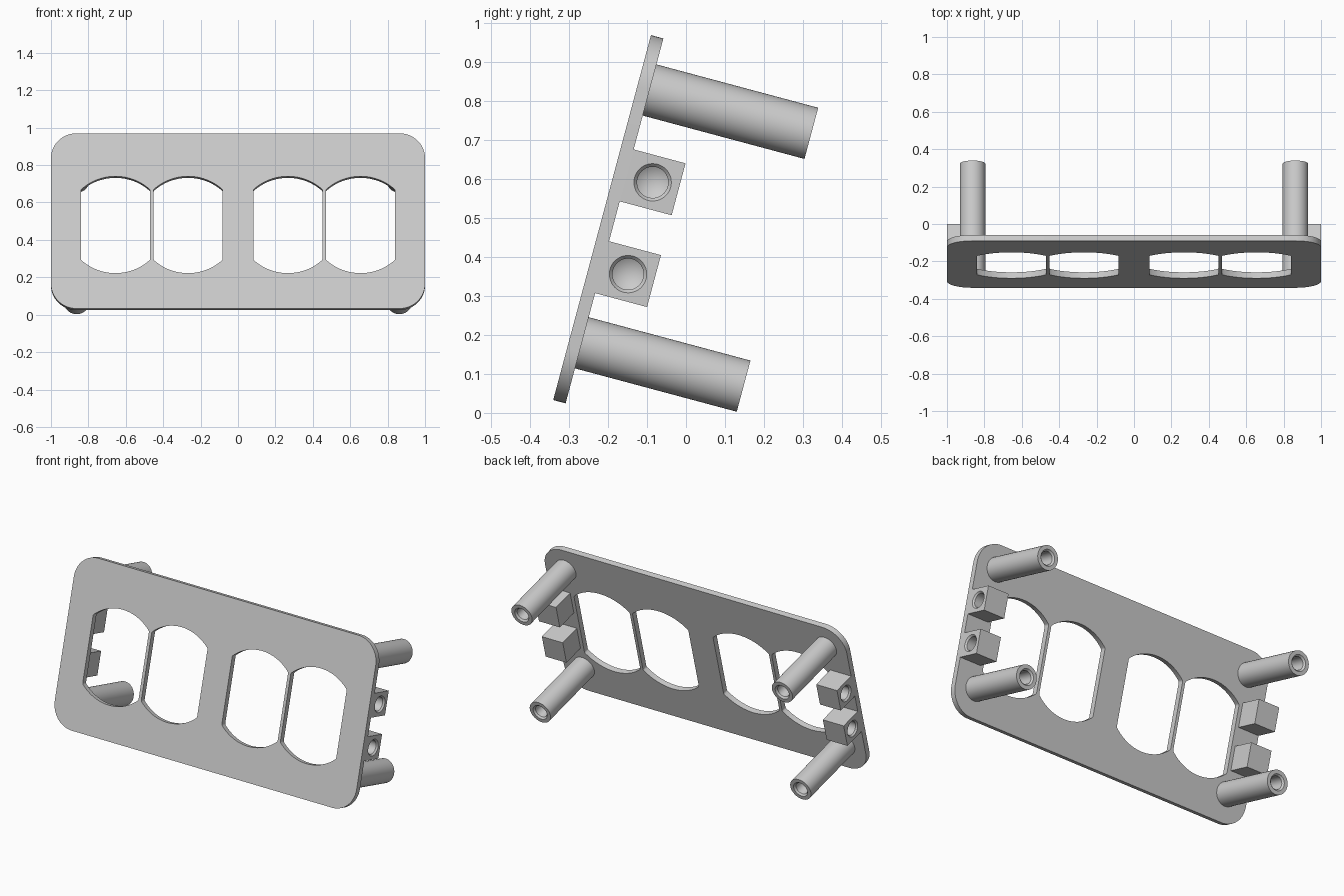
import bpy, bmesh
from math import radians, cos, sin, pi, sqrt, asin
from mathutils import Matrix, Vector

if "Cube" in bpy.data.objects:
    bpy.data.objects.remove(bpy.data.objects["Cube"], do_unlink=True)

# Leaning frame: x across, y backwards from the front face, z up along the panel
FRAME = Matrix.Translation((0, -0.341, 0.033)) @ Matrix.Rotation(radians(-15), 4, "X")
HEIGHT, THICK = 0.97, 0.033

grey = bpy.data.materials.new("light grey")
grey.use_nodes = True
grey.diffuse_color = (0.6, 0.6, 0.6, 1)
grey.node_tree.nodes["Principled BSDF"].inputs["Base Color"].default_value = grey.diffuse_color


def add_object(name, bm, local):
    bmesh.ops.recalc_face_normals(bm, faces=bm.faces)
    bm.transform(FRAME @ local)
    mesh = bpy.data.meshes.new(name)
    bm.to_mesh(mesh)
    bm.free()
    mesh.materials.append(grey)
    obj = bpy.data.objects.new(name, mesh)
    bpy.context.collection.objects.link(obj)
    return obj


def smooth(obj):
    bpy.ops.object.select_all(action="DESELECT")
    obj.select_set(True)
    bpy.context.view_layer.objects.active = obj
    bpy.ops.object.shade_smooth_by_angle(angle=radians(30))


def lathe(profile):
    """Revolve (radius, z) points around z."""
    bm = bmesh.new()
    verts = [bm.verts.new((r, 0, z)) for r, z in profile]
    edges = [bm.edges.new(pair) for pair in zip(verts, verts[1:])]
    bmesh.ops.spin(bm, geom=verts + edges, axis=(0, 0, 1), cent=(0, 0, 0),
                   angle=2 * pi, steps=48, use_duplicate=False)
    bmesh.ops.remove_doubles(bm, verts=bm.verts, dist=1e-5)
    return bm


def arc(cx, cy, r, start, end, steps):
    return [(cx + r * cos(start + (end - start) * i / steps),
             cy + r * sin(start + (end - start) * i / steps)) for i in range(steps + 1)]


def panel_outline():
    r, points = 0.137, []
    corners = [(1 - r, HEIGHT - r), (r - 1, HEIGHT - r), (r - 1, r), (1 - r, r)]
    for i, (cx, cy) in enumerate(corners):
        points += arc(cx, cy, r, i * pi / 2, (i + 1) * pi / 2, 14)
    return points


def window_outline(cx):
    """Circle trimmed by two upright sides, with small rounded corners."""
    cy, big, half, small = 0.464, 0.268, 0.185, 0.015
    fx = half - small
    fy = sqrt((big - small) ** 2 - fx ** 2)
    a = asin(fy / (big - small))
    points = arc(cx + fx, cy + fy, small, 0, a, 4)
    points += arc(cx, cy, big, a, pi - a, 24)[1:-1]
    points += arc(cx - fx, cy + fy, small, pi - a, pi, 4)
    return points + [(2 * cx - x, 2 * cy - y) for x, y in points]


# Panel with four windows
curve = bpy.data.curves.new("panel_outline", "CURVE")
curve.dimensions = "2D"
curve.fill_mode = "BOTH"
curve.extrude = THICK / 2
for outline in [panel_outline()] + [window_outline(x) for x in (-0.655, -0.267, 0.267, 0.655)]:
    spline = curve.splines.new("POLY")
    spline.points.add(len(outline) - 1)
    for point, (x, y) in zip(spline.points, outline):
        point.co = (x, y, 0, 1)
    spline.use_cyclic_u = True
helper = bpy.data.objects.new("panel_outline", curve)
bpy.context.collection.objects.link(helper)
bpy.context.view_layer.update()
bm = bmesh.new()
bm.from_mesh(helper.to_mesh())
helper.to_mesh_clear()
bpy.data.objects.remove(helper)
bmesh.ops.remove_doubles(bm, verts=bm.verts, dist=1e-5)
upright = Matrix.Translation((0, THICK / 2, 0)) @ Matrix.Rotation(pi / 2, 4, "X")
smooth(add_object("panel", bm, upright))

# Hollow posts and drilled blocks, mirrored left and right
END, POST_R, SIZE = 0.463, 0.068, 0.138
post_profile = [(0, THICK - 0.005), (POST_R, THICK - 0.005), (POST_R, END), (0.046, END),
                (0.037, END - 0.01), (0.037, END - 0.18), (0, END - 0.2)]
bore_profile = [(0, 0.02), (0.048, 0.02), (0.048, 0), (0.04, -0.009), (0.04, -0.08), (0, -0.105)]

for side, sign in (("left", 1), ("right", -1)):
    for level, z in (("lower", 0.161), ("upper", 0.833)):
        local = Matrix.Translation((sign * 0.863, 0, z)) @ Matrix.Rotation(-pi / 2, 4, "X")
        smooth(add_object(f"{level}_{side}_post", lathe(post_profile), local))

    for level, z in (("lower", 0.362), ("upper", 0.606)):
        bm = bmesh.new()
        bmesh.ops.create_cube(bm, size=SIZE)
        block = add_object(f"{level}_{side}_block", bm, Matrix.Translation(
            (sign * (1 - SIZE / 2), THICK + SIZE / 2, z)))
        bore = add_object("bore_cutter", lathe(bore_profile), Matrix.Translation(
            (sign, THICK + SIZE / 2, z)) @ Matrix.Rotation(sign * pi / 2, 4, "Y"))
        bore.hide_render = True
        cut = block.modifiers.new("bore", "BOOLEAN")
        cut.operation, cut.solver, cut.object = "DIFFERENCE", "EXACT", bore
        bpy.context.view_layer.objects.active = block
        bpy.ops.object.modifier_apply(modifier=cut.name)
        bpy.data.objects.remove(bore)
        smooth(block)
